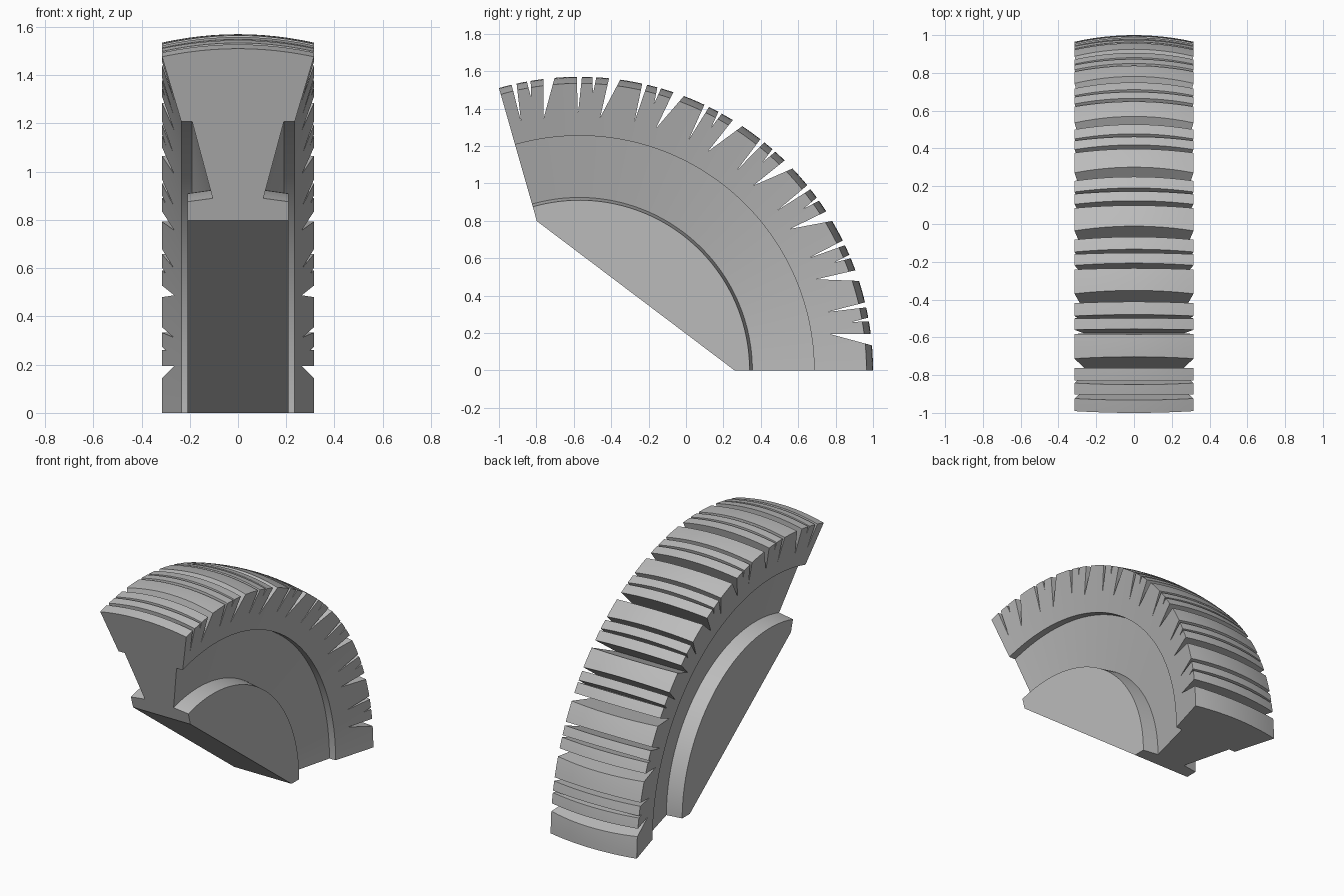
import bpy, bmesh
from math import radians, cos, sin
from mathutils import Vector

if "Cube" in bpy.data.objects:
    bpy.data.objects.remove(bpy.data.objects["Cube"])

AXIS_Y = -0.57       # wheel axis runs along x at this y, z = 0
SWEEP = 105.9        # sector angle in degrees
STEPS = 72
PITCH = 12.85        # angle between repeats of the tread pattern


def polar(x, r, deg):
    a = radians(deg)
    return Vector((x, AXIS_Y + r * cos(a), r * sin(a)))


def finish(bm, name):
    bmesh.ops.recalc_face_normals(bm, faces=bm.faces[:])
    mesh = bpy.data.meshes.new(name)
    bm.to_mesh(mesh)
    bm.free()
    obj = bpy.data.objects.new(name, mesh)
    bpy.context.collection.objects.link(obj)
    return obj


# Cross-section: crowned tread, flared rim, tapering web, hub
crown = [(0.315 * i / 6, 1.57 - 0.035 * (i / 6) ** 2) for i in range(7)]
half = crown + [(0.235, 1.255), (0.19, 1.255), (0.105, 0.925), (0.21, 0.91), (0.21, 0.45)]
section = half + [(-x, r) for x, r in reversed(half[1:])]

# Sweep the section around the axis
bm = bmesh.new()
rings = [[bm.verts.new(polar(x, r, SWEEP * s / STEPS)) for x, r in section]
         for s in range(STEPS + 1)]
n = len(section)
for a, b in zip(rings, rings[1:]):
    for i in range(n):
        j = (i + 1) % n
        bm.faces.new((a[i], a[j], b[j], b[i]))
bm.faces.new(rings[0])
bm.faces.new(rings[-1])

# Slice the hub flat along the chord
p0, p1 = polar(0, 0.83, 0), polar(0, 0.83, SWEEP)
normal = (p1 - p0).cross(Vector((1, 0, 0)))
if normal.dot(polar(0, 0, 0) - p0) < 0:
    normal.negate()
cut = bmesh.ops.bisect_plane(bm, geom=bm.verts[:] + bm.edges[:] + bm.faces[:],
                             plane_co=p0, plane_no=normal, clear_outer=True)
rim = [e for e in bm.edges if e.is_boundary]
bmesh.ops.holes_fill(bm, edges=rim, sides=0)
wheel = finish(bm, "wheel_segment")

# Tread grooves: start angle, end angle, tip angle, tip radius
grooves = [(4.9, 7.1, 8.2, 1.357), (9.6, 10.35, 10.1, 1.48), (12.4, 13.4, 13.25, 1.365)]
bm = bmesh.new()
for k in range(8):
    for start, end, tip, depth in grooves:
        base = k * PITCH
        t = polar(0, depth, base + tip)
        mouth = [t + (polar(0, 1.57, base + a) - t) * 1.15 for a in (start, end)]
        left, right = [[bm.verts.new(p + Vector((x, 0, 0))) for p in [t] + mouth]
                       for x in (-0.4, 0.4)]
        bm.faces.new(left)
        bm.faces.new(right)
        for i in range(3):
            j = (i + 1) % 3
            bm.faces.new((left[i], left[j], right[j], right[i]))
cutter = finish(bm, "groove_cutter")
cutter.hide_render = True

bpy.ops.object.select_all(action='DESELECT')
bpy.context.view_layer.objects.active = wheel
wheel.select_set(True)
mod = wheel.modifiers.new("grooves", 'BOOLEAN')
mod.operation = 'DIFFERENCE'
mod.solver = 'EXACT'
mod.object = cutter
bpy.ops.object.modifier_apply(modifier=mod.name)
bpy.data.objects.remove(cutter)

# Single plain grey
grey = bpy.data.materials.new("plain_grey")
grey.use_nodes = True
color = (0.5, 0.5, 0.5, 1)
grey.diffuse_color = color
grey.node_tree.nodes["Principled BSDF"].inputs["Base Color"].default_value = color
wheel.data.materials.clear()
wheel.data.materials.append(grey)

bpy.ops.object.shade_smooth_by_angle(angle=radians(14))
